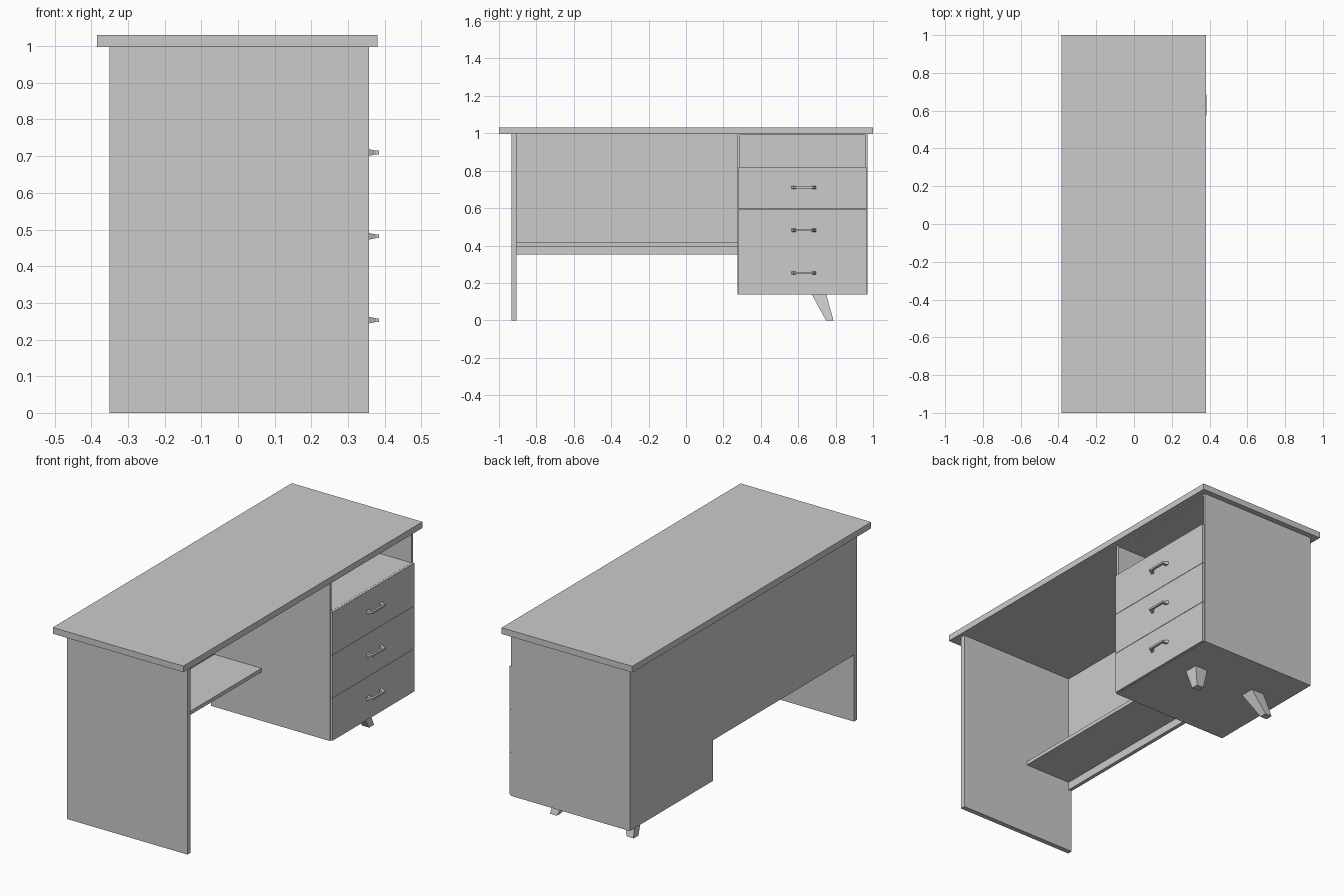
import bpy

if "Cube" in bpy.data.objects:
    bpy.data.objects.remove(bpy.data.objects["Cube"])


def hull(name, a, b, axis):
    """Six-sided block between two rectangles a and b: (pos, u0, u1, v0, v1)."""
    verts = []
    for p, u0, u1, v0, v1 in (a, b):
        for u, v in ((u0, v0), (u1, v0), (u1, v1), (u0, v1)):
            verts.append((u, v, p) if axis == "z" else (p, u, v))
    faces = [(3, 2, 1, 0), (4, 5, 6, 7)]
    faces += [(i, (i + 1) % 4, (i + 1) % 4 + 4, i + 4) for i in range(4)]
    mesh = bpy.data.meshes.new(name)
    mesh.from_pydata(verts, [], faces)
    obj = bpy.data.objects.new(name, mesh)
    bpy.context.collection.objects.link(obj)
    return obj


def box(name, x0, x1, y0, y1, z0, z1):
    return hull(name, (z0, x0, x1, y0, y1), (z1, x0, x1, y0, y1), "z")


BACK, FRONT, CARCASS = -0.35, 0.357, 0.345   # x planes
TOP = 0.997                                  # underside of the desktop
Y0, Y1, T = 0.275, 0.97, 0.013               # cabinet width, board thickness

# Desktop, end panel, modesty panel and knee shelf
box("desktop", -0.385, 0.38, -1, 1, TOP, 1.03)
box("end_panel", BACK, FRONT, -0.933, -0.906, 0, TOP)
box("modesty_panel", BACK, BACK + 0.02, -0.906, Y0, 0.352, TOP)
box("knee_shelf", BACK + 0.02, -0.055, -0.906, Y0, 0.395, 0.415)

# Cabinet carcass
box("cabinet_inner_side", BACK, CARCASS, Y0, Y0 + T, 0.137, TOP)
box("cabinet_outer_side", BACK, CARCASS, Y1 - T, Y1, 0.137, TOP)
box("cabinet_back", BACK, BACK + 0.02, Y0 + T, Y1 - T, 0.137, TOP)
box("cabinet_bottom", BACK + 0.02, CARCASS, Y0 + T, Y1 - T, 0.137, 0.15)
box("cabinet_top", BACK + 0.02, CARCASS, Y0 + T, Y1 - T, 0.991, TOP)
box("cubby_floor", BACK + 0.02, CARCASS, Y0 + T, Y1 - T, 0.808, 0.82)

# Drawer fronts with pull handles
HY = 0.63
for i in range(3):
    z = 0.139 + i * 0.2275
    box(f"drawer_front_{i + 1}", CARCASS, FRONT, 0.281, 0.965, z, z + 0.2255)
    h = 0.253 + i * 0.2285
    box(f"handle_bar_{i + 1}", 0.374, 0.385, HY - 0.055, HY + 0.055, h - 0.005, h + 0.005)
    for s, side in ((-1, "left"), (1, "right")):
        base = sorted((HY + s * 0.066, HY + s * 0.046))
        tip = sorted((HY + s * 0.055, HY + s * 0.041))
        hull(f"handle_post_{side}_{i + 1}", (FRONT, *base, h - 0.009, h + 0.009),
             (0.376, *tip, h - 0.005, h + 0.005), "x")

# Splayed tapered legs under the cabinet
for s, side in ((1, "front"), (-1, "back")):
    foot = sorted((s * 0.205, s * 0.245))
    head = sorted((s * 0.147, s * 0.223))
    hull(f"{side}_leg", (0, *foot, 0.748, 0.788), (0.138, *head, 0.673, 0.75), "z")
